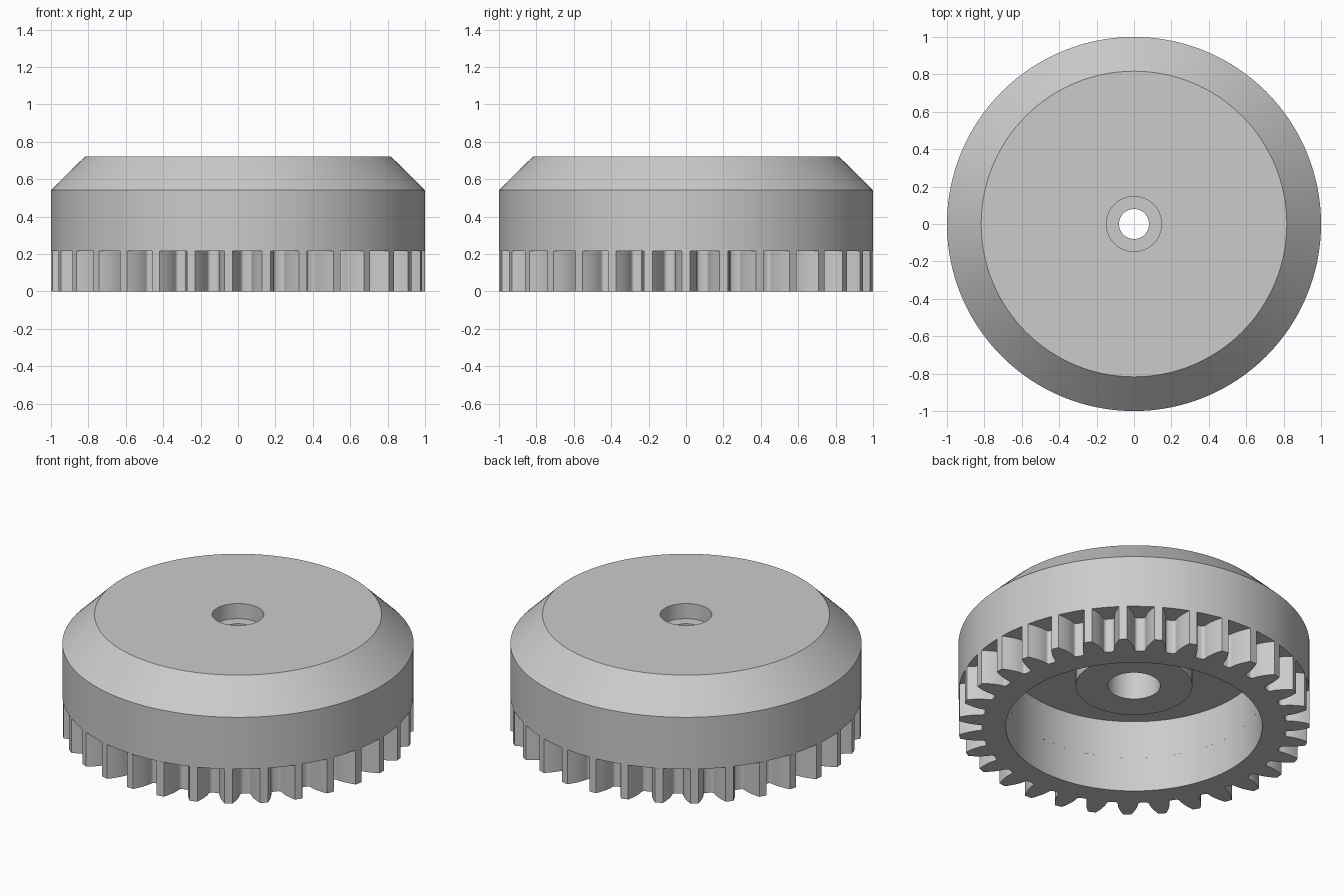
import bpy
import bmesh
from math import sin, cos, tan, acos, pi, radians

cube = bpy.data.objects.get("Cube")
if cube:
    bpy.data.objects.remove(cube, do_unlink=True)

grey = bpy.data.materials.new("plain grey")
grey.use_nodes = True
COLOUR = (0.6, 0.6, 0.6, 1)
grey.diffuse_color = COLOUR
grey.node_tree.nodes["Principled BSDF"].inputs["Base Color"].default_value = COLOUR

TEETH = 31
TIP = 1.0
BORE = 0.73        # radius of the open cavity
GEAR_TOP = 0.216


def finish(name, bm):
    bmesh.ops.recalc_face_normals(bm, faces=bm.faces)
    mesh = bpy.data.meshes.new(name)
    bm.to_mesh(mesh)
    bm.free()
    obj = bpy.data.objects.new(name, mesh)
    bpy.context.collection.objects.link(obj)
    mesh.materials.append(grey)
    bpy.ops.object.select_all(action="DESELECT")
    obj.select_set(True)
    bpy.context.view_layer.objects.active = obj
    bpy.ops.object.shade_smooth_by_angle(angle=radians(30))
    return obj


def bridge(bm, a, b):
    """Join two closed rings of equal length with quads."""
    n = len(a)
    for i in range(n):
        j = (i + 1) % n
        bm.faces.new((a[i], a[j], b[j], b[i]))


def lathe(name, profile, steps=128):
    """Turn a closed (radius, height) profile around the z axis."""
    bm = bmesh.new()
    rings = [[bm.verts.new((r * cos(2 * pi * k / steps), r * sin(2 * pi * k / steps), z))
              for k in range(steps)] for r, z in profile]
    for i, ring in enumerate(rings):
        bridge(bm, ring, rings[(i + 1) % len(rings)])
    return finish(name, bm)


def half_tooth():
    """(angle, radius) from the middle of a gap up the flank to the tip edge."""
    module = 2 * TIP / (TEETH + 2)
    pitch_r = module * TEETH / 2
    root = pitch_r - 1.25 * module
    pressure = radians(20)
    base = pitch_r * cos(pressure)
    at_base = pi / (2 * TEETH) + tan(pressure) - pressure
    fillet = base - root
    turn = fillet / base
    points = [(-pi / TEETH, root)]
    # rounded root corner
    for k in range(5):
        a = k / 4 * pi / 2
        points.append((-at_base - turn * (1 - sin(a)), root + fillet * (1 - cos(a))))
    # involute flank
    for k in range(1, 7):
        r = base + (TIP - base) * k / 6
        a = acos(base / r)
        points.append((-(at_base - (tan(a) - a)), r))
    return points


def gear_ring():
    side = half_tooth()
    tooth = side + [(0, TIP)] + [(-a, r) for a, r in reversed(side[1:])]
    outline = [(a + 2 * pi * t / TEETH, r) for t in range(TEETH) for a, r in tooth]
    bm = bmesh.new()

    def ring(z, radius=None):
        return [bm.verts.new(((radius or r) * cos(a), (radius or r) * sin(a), z))
                for a, r in outline]

    outer_top, outer_low = ring(GEAR_TOP), ring(0)
    inner_low, inner_top = ring(0, BORE), ring(GEAR_TOP, BORE)
    bridge(bm, outer_top, outer_low)
    bridge(bm, outer_low, inner_low)
    bridge(bm, inner_low, inner_top)
    return finish("gear_ring", bm)


# Hub body: chamfered drum, screw recess, stepped bore, inner boss and cavity
lathe("hub_body", [
    (TIP, GEAR_TOP), (TIP, 0.542), (0.817, 0.722),
    (0.147, 0.722), (0.147, 0.627), (0.08, 0.627),
    (0.08, 0.54), (0.15, 0.54), (0.15, 0.27),
    (0.332, 0.27), (0.332, 0.455), (BORE, 0.455), (BORE, GEAR_TOP),
])

# Toothed ring under the drum
gear_ring()
